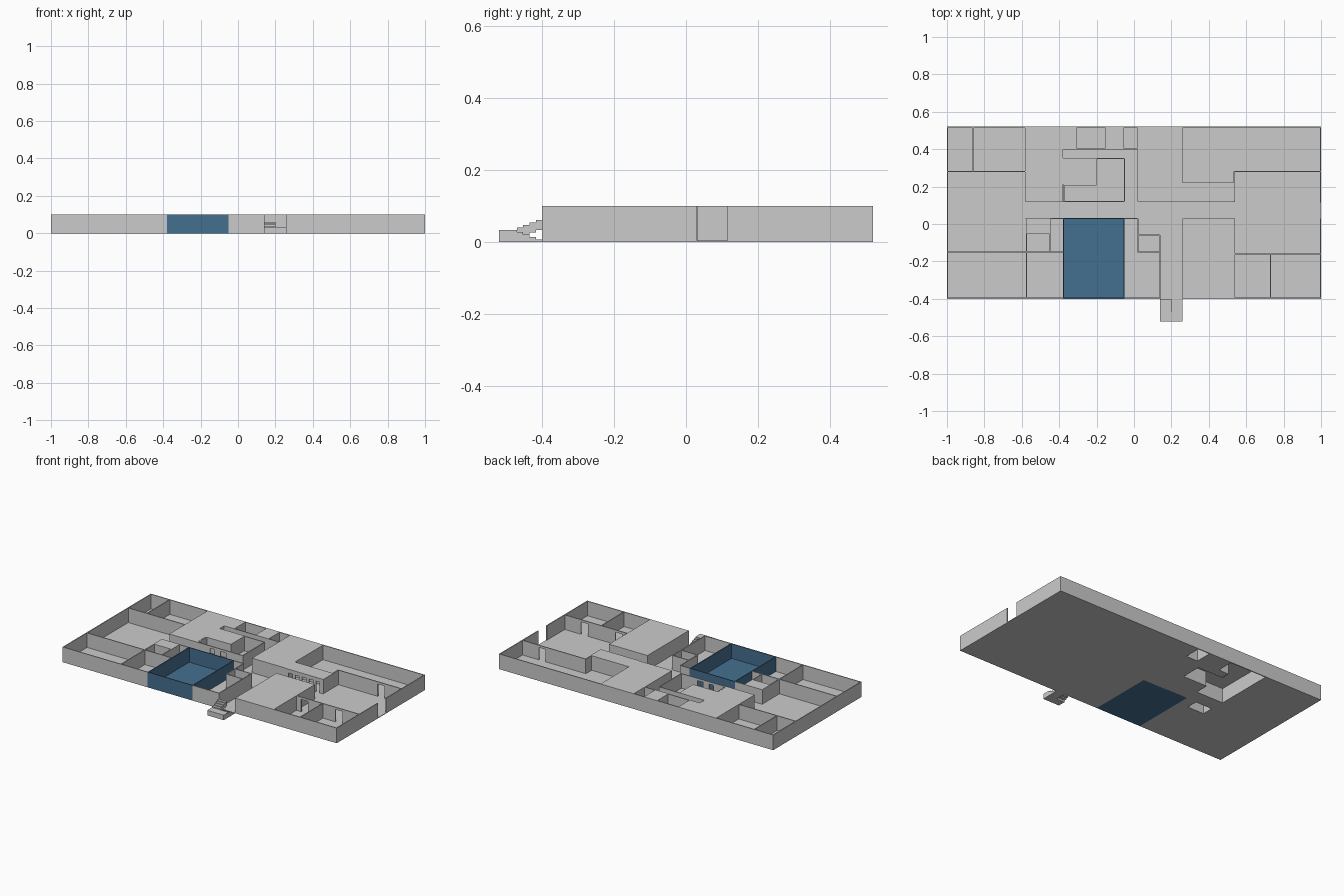
import bpy, bmesh

if "Cube" in bpy.data.objects:
    bpy.data.objects.remove(bpy.data.objects["Cube"])

H, T, F = 0.1, 0.006, 0.004      # wall height, wall thickness, slab thickness

blue = bpy.data.materials.new("blue")
blue.diffuse_color = (0.06, 0.16, 0.28, 1)
blue.use_nodes = True
blue.node_tree.nodes["Principled BSDF"].inputs["Base Color"].default_value = blue.diffuse_color


def finish(name, bm, mat=None):
    bmesh.ops.recalc_face_normals(bm, faces=bm.faces)
    me = bpy.data.meshes.new(name)
    bm.to_mesh(me)
    bm.free()
    ob = bpy.data.objects.new(name, me)
    bpy.context.collection.objects.link(ob)
    if mat:
        me.materials.append(mat)
    return ob


def add_box(bm, x0, x1, y0, y1, z0, z1):
    r = bmesh.ops.create_cube(bm, size=1)
    for v in r["verts"]:
        v.co = (x1 if v.co.x > 0 else x0, y1 if v.co.y > 0 else y0, z1 if v.co.z > 0 else z0)


def boxes(name, items, mat=None):
    bm = bmesh.new()
    for b in items:
        add_box(bm, *b)
    return finish(name, bm, mat)


def plate(name, rects, holes, z0, z1, mat=None):
    """Flat slab covering the rectangles, minus the holes."""
    xs = sorted({v for r in rects + holes for v in r[:2]})
    ys = sorted({v for r in rects + holes for v in r[2:]})

    def inside(x, y, rs):
        return any(r[0] < x < r[1] and r[2] < y < r[3] for r in rs)
    bm = bmesh.new()
    for x0, x1 in zip(xs, xs[1:]):
        for y0, y1 in zip(ys, ys[1:]):
            c = ((x0 + x1) / 2, (y0 + y1) / 2)
            if inside(*c, rects) and not inside(*c, holes):
                bm.faces.new([bm.verts.new(p) for p in
                              ((x0, y0, z0), (x1, y0, z0), (x1, y1, z0), (x0, y1, z0))])
    bmesh.ops.remove_doubles(bm, verts=bm.verts, dist=1e-5)
    ext = bmesh.ops.extrude_face_region(bm, geom=bm.faces[:], use_keep_orig=True)
    for v in ext["geom"]:
        if isinstance(v, bmesh.types.BMVert):
            v.co.z = z1
    return finish(name, bm, mat)


def walls(name, runs, mat=None):
    """Runs: (axis, fixed coordinate, start, end, doors); door = (centre, width, height)."""
    bm = bmesh.new()
    for axis, c, a, b, doors in runs:
        c = max(-1 + T / 2, min(1 - T / 2, c)) if axis == "y" else max(-0.4 + T / 2, min(0.52 - T / 2, c))

        def piece(s, e, z):
            if axis == "x":
                add_box(bm, s, e, c - T / 2, c + T / 2, z, H)
            else:
                add_box(bm, c - T / 2, c + T / 2, s, e, z, H)
        at = a
        for m, w, h in sorted(doors):
            piece(at, m - w / 2, 0)
            if h < H:
                piece(m - w / 2, m + w / 2, h)
            at = m + w / 2
        piece(at, b, 0)
    return finish(name, bm, mat)


# Floor slab, open under the roofed service voids
blue_room = (-0.38, -0.05, -0.4, 0.03)
voids = [(-0.58, -0.38, 0.12, 0.52), (-0.38, -0.31, 0.40, 0.52), (-0.38, -0.2, 0.21, 0.35),
         (-0.15, -0.06, 0.405, 0.52), (-0.575, -0.45, -0.05, 0.03)]
plate("floor", [(-1, 1, -0.4, 0.52)], voids + [blue_room], 0, F)
plate("blue_floor", [blue_room], [], 0, F, blue)

# Roof slabs over closed volumes
plate("void_roofs", voids + [(0.26, 0.54, 0.12, 0.22)], [], H - F, H)
boxes("solid_blocks", [(0.26, 0.54, -0.4, 0.03, 0, H), (0.018, 0.26, 0.12, 0.52, 0, H)])

# Outer walls with the front entrance and side opening
walls("outer_walls", [
    ("x", -0.4, -1, -0.38, []), ("x", -0.4, -0.05, 0.14, []), ("x", -0.4, 0.26, 1, []),
    ("x", 0.52, -1, 1, []), ("y", -1, -0.4, 0.52, []),
    ("y", 1, -0.4, 0.52, [(0.073, 0.085, H)]),
])

# Left wing partitions
walls("left_walls", [
    ("x", 0.28, -1, -0.58, []), ("y", -0.86, 0.28, 0.52, []), ("y", -0.58, 0.12, 0.52, []),
    ("x", -0.15, -1, -0.38, []), ("y", -0.575, -0.4, 0.03, []),
    ("y", -0.45, -0.15, 0.03, []), ("x", -0.05, -0.575, -0.45, []), ("x", 0.03, -0.58, -0.38, []),
])

# Central partitions
slots = [(0.30 + 0.05 * i, 0.028, 0.075) for i in range(5)]
walls("central_walls", [
    ("x", 0.12, -0.58, -0.05, [(-0.19, 0.04, 0.085), (-0.27, 0.03, 0.085)]),
    ("x", 0.12, 0.26, 0.54, slots),
    ("y", -0.375, 0.12, 0.21, []), ("x", 0.21, -0.375, -0.2, []), ("y", -0.2, 0.21, 0.35, []),
    ("x", 0.35, -0.385, -0.05, []), ("y", -0.05, 0.12, 0.35, []),
    ("y", -0.385, 0.35, 0.4, []), ("x", 0.402, -0.385, 0.018, []),
    ("y", -0.31, 0.4, 0.52, []), ("y", -0.15, 0.4, 0.52, []), ("y", -0.06, 0.4, 0.52, []),
    ("x", 0.03, -0.05, 0.02, []), ("y", 0.02, -0.15, 0.03, []),
    ("x", -0.06, 0.02, 0.14, []), ("x", -0.15, 0.02, 0.14, []), ("y", 0.14, -0.4, -0.06, []),
])

# Right wing partitions
walls("right_walls", [
    ("x", 0.22, 0.26, 0.535, []), ("y", 0.535, 0.12, 0.28, []),
    ("x", 0.28, 0.535, 1, [(0.85, 0.05, 0.085)]),
    ("x", -0.16, 0.54, 1, [(0.6, 0.05, 0.085), (0.85, 0.05, 0.085)]),
    ("y", 0.73, -0.4, -0.16, []),
])

# Blue room walls
walls("blue_walls", [
    ("x", -0.4, -0.38, -0.05, []), ("x", 0.03, -0.38, -0.05, []),
    ("y", -0.377, -0.4, 0.03, []), ("y", -0.053, -0.4, 0.03, []),
], blue)

# Entrance landing with one flight up and one flight down
boxes("landing", [(0.14, 0.26, -0.52, -0.47, 0, 0.033)])
n, d = 4, 0.0175
boxes("stairs_up", [(0.14, 0.2, -0.47 + i * d, -0.47 + (i + 1) * d, 0.012 + i * 0.007, 0.04 + i * 0.007)
                    for i in range(n)])
boxes("stairs_down", [(0.2, 0.26, -0.47 + i * d, -0.47 + (i + 1) * d, 0, 0.027 - i * 0.007)
                      for i in range(n)])
